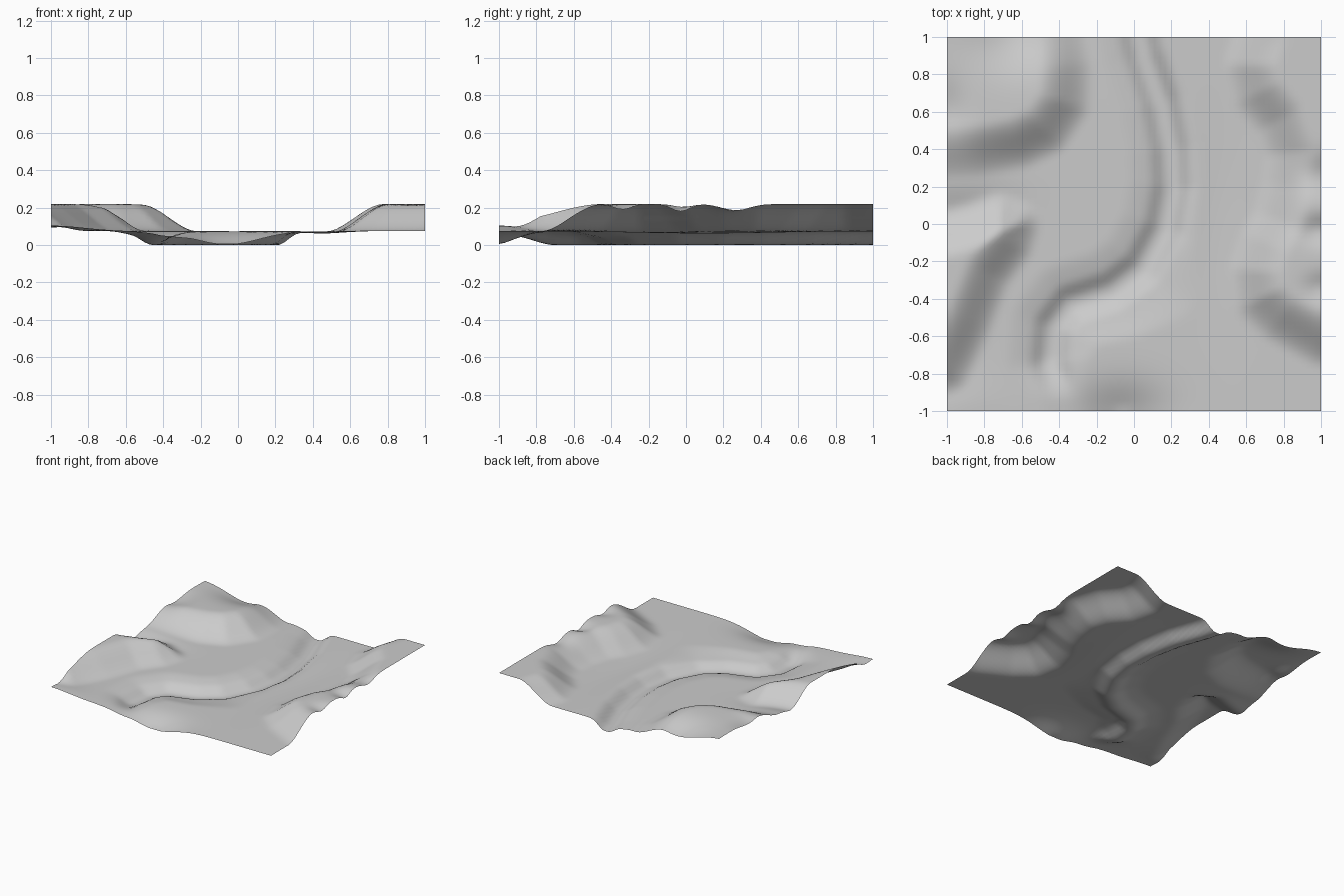
import bpy, bmesh, math
from mathutils import Vector

if "Cube" in bpy.data.objects:
    bpy.data.objects.remove(bpy.data.objects["Cube"])

N = 72            # grid cells per side
PLAIN, TOP = 0.08, 0.225

# Hill outlines at half height, and half the width of their slopes
north_west_hill = [(-1.3, .36), (-.85, .39), (-.62, .43), (-.47, .5), (-.37, .65),
                   (-.36, .85), (-.38, 1), (-.42, 1.3), (-1.3, 1.3)]
south_west_hill = [(-1.3, -.9), (-1, -.78), (-.88, -.52), (-.78, -.26), (-.66, -.1),
                   (-.63, .0), (-.72, .04), (-.86, -.01), (-1, -.05), (-1.3, -.1)]
east_hill = [(1.3, -.72), (1, -.62), (.78, -.5), (.67, -.4), (.65, -.25), (.7, -.1),
             (.77, .02), (.82, .2), (.84, .38), (.78, .56), (.66, .7), (.62, .85),
             (.67, 1), (.7, 1.3), (1.3, 1.3)]
hills = [(north_west_hill, .15), (south_west_hill, .14), (east_hill, .15)]

# River course from the back to the front
river = [(0, 1.1), (.05, .9), (.14, .65), (.19, .4), (.2, .2), (.16, -.02), (.04, -.24),
         (-.12, -.36), (-.34, -.43), (-.43, -.55), (-.45, -.75), (-.4, -.9), (-.32, -1.1)]

# Local bumps and hollows: x, y, radius x, radius y, height
bumps = [(-.62, 1.05, .24, .2, -.09), (1.02, -.34, .1, .07, -.03), (1.02, -.03, .12, .07, -.04),
         (1.02, .26, .12, .1, -.04), (-1, .6, .1, .15, -.03), (-1, -1, .25, .18, .03),
         (-1, .25, .3, .17, .05), (-.06, -1.06, .24, .18, -.08), (.45, .1, .15, .5, -.012)]


def smooth(t):
    t = max(0, min(1, t))
    return t * t * (3 - 2 * t)


def nearest(p, pts, closed):
    """Distance to a polyline and the side of its nearest segment."""
    best, side = 9, 1
    for i in range(len(pts) - (0 if closed else 1)):
        a, b = Vector(pts[i]), Vector(pts[(i + 1) % len(pts)])
        d = b - a
        t = max(0, min(1, (p - a).dot(d) / d.length_squared))
        dist = (p - a - d * t).length
        if dist < best:
            best, side = dist, d.x * (p - a).y - d.y * (p - a).x
    return best, side


def inside(p, pts):
    hit = False
    for i in range(len(pts)):
        a, b = pts[i - 1], pts[i]
        if (a[1] > p.y) != (b[1] > p.y):
            if p.x < a[0] + (p.y - a[1]) / (b[1] - a[1]) * (b[0] - a[0]):
                hit = not hit
    return hit


def height(x, y):
    p = Vector((x, y))
    # hills rising from the plain
    rise = 0
    for outline, half in hills:
        d = nearest(p, outline, True)[0] * (1 if inside(p, outline) else -1)
        rise = max(rise, smooth((d + half) / (2 * half)))
    z = PLAIN + (TOP - PLAIN) * rise
    for bx, by, rx, ry, h in bumps:
        z += h * math.exp(-((x - bx) / rx) ** 2 - ((y - by) / ry) ** 2)
    z = min(TOP, z)
    # river bed: gentle banks, widest inside the bend, fading at the front
    d, side = nearest(p, river, False)
    bend = math.exp(-((y + .45) / .25) ** 2)
    d = max(0, d - .012)
    width = .15 + .2 * bend if side > 0 else .24
    bank = .5 * smooth(d / min(width, .11)) + .5 * smooth(d / width)
    fade = .75 * smooth((-.7 - y) / .25)
    z = max(z, .012)
    return .006 + (z - .006) * (bank + (1 - bank) * fade)


# Terrain sheet
bm = bmesh.new()
bmesh.ops.create_grid(bm, x_segments=N, y_segments=N, size=1)
for v in bm.verts:
    v.co.z = height(v.co.x, v.co.y)
low = min(v.co.z for v in bm.verts)
for v in bm.verts:
    v.co.z -= low
for f in bm.faces:
    f.smooth = True
mesh = bpy.data.meshes.new("terrain")
bm.to_mesh(mesh)
bm.free()

terrain = bpy.data.objects.new("terrain", mesh)
bpy.context.collection.objects.link(terrain)
grey = bpy.data.materials.new("plain grey")
grey.diffuse_color = (.6, .6, .6, 1)
grey.use_nodes = True
grey.node_tree.nodes["Principled BSDF"].inputs["Base Color"].default_value = grey.diffuse_color
mesh.materials.append(grey)
